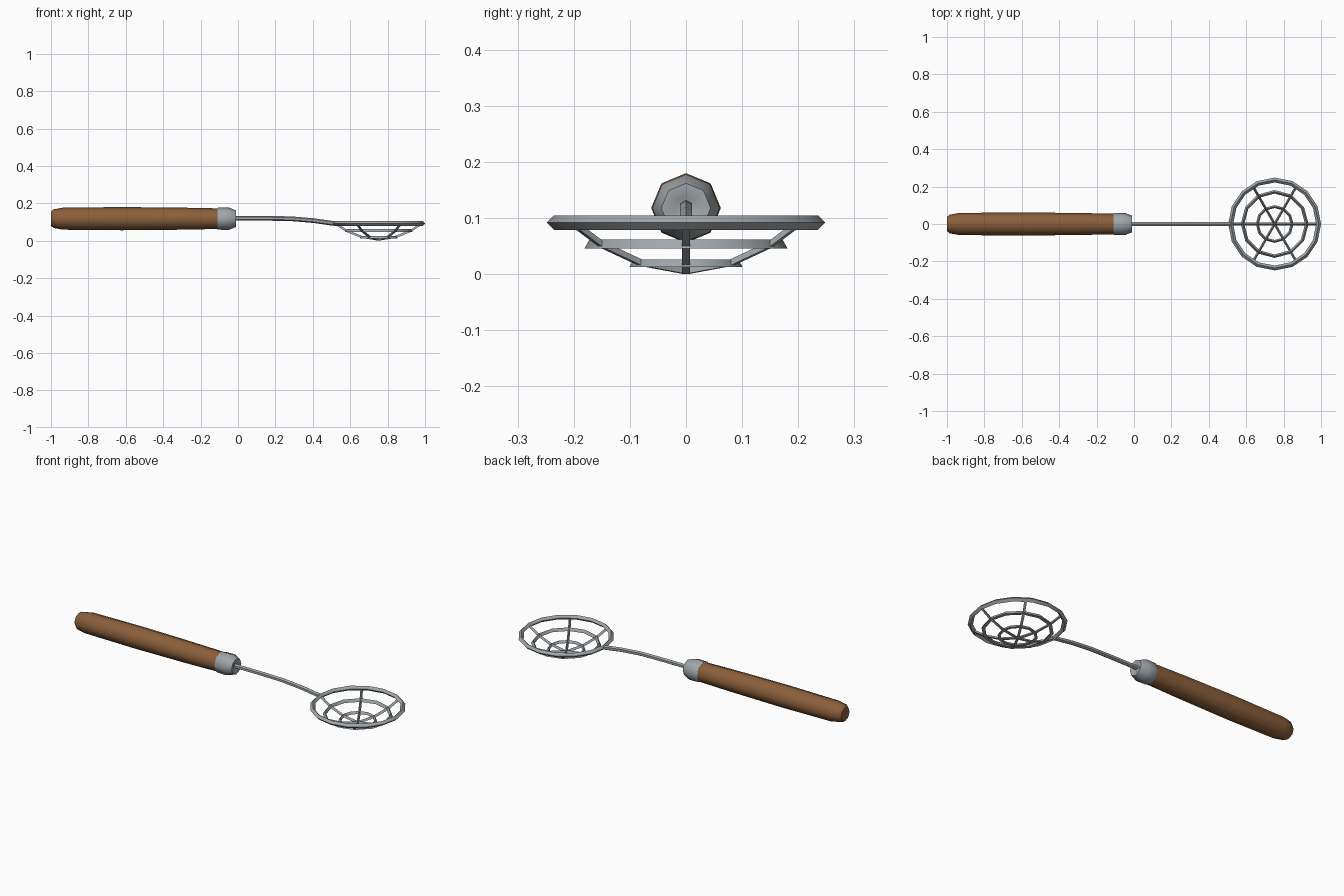
import bpy, bmesh, math
from mathutils import Vector

if "Cube" in bpy.data.objects:
    bpy.data.objects.remove(bpy.data.objects["Cube"])

def material(name, rgb):
    m = bpy.data.materials.new(name)
    m.diffuse_color = (*rgb, 1)
    m.use_nodes = True
    m.node_tree.nodes["Principled BSDF"].inputs["Base Color"].default_value = m.diffuse_color
    return m

WOOD = material("brown_wood", (0.26, 0.115, 0.043))
STEEL = material("grey_steel", (0.35, 0.38, 0.40))
CX = 0.752  # centre of the basket

def build(name, sections, mat, closed=False, smooth=40):
    """Skin a list of equal-sized cross-sections."""
    bm = bmesh.new()
    rows = [[bm.verts.new(p) for p in s] for s in sections]
    n = len(rows[0])
    for i in range(len(rows) - (0 if closed else 1)):
        a, b = rows[i], rows[(i + 1) % len(rows)]
        for j in range(n):
            k = (j + 1) % n
            bm.faces.new((a[j], a[k], b[k], b[j]))
    if not closed:
        bm.faces.new(rows[0])
        bm.faces.new(rows[-1])
    bmesh.ops.recalc_face_normals(bm, faces=bm.faces)
    me = bpy.data.meshes.new(name)
    bm.to_mesh(me)
    bm.free()
    me.materials.append(mat)
    ob = bpy.data.objects.new(name, me)
    bpy.context.collection.objects.link(ob)
    bpy.ops.object.select_all(action='DESELECT')
    ob.select_set(True)
    bpy.context.view_layer.objects.active = ob
    bpy.ops.object.shade_smooth_by_angle(angle=math.radians(smooth))
    return ob

def lathe(name, profile, z, mat, sides=8):
    secs = [[(x, r * math.sin(2 * math.pi * j / sides), z + r * math.cos(2 * math.pi * j / sides))
             for j in range(sides)] for x, r in profile]
    return build(name, secs, mat, smooth=50)

def ring(name, radius, z, r, segs, sides):
    secs = []
    for i in range(segs):
        a = 2 * math.pi * i / segs
        sec = []
        for j in range(sides):
            t = 2 * math.pi * j / sides
            d = radius + r * math.sin(t)
            sec.append((CX + d * math.cos(a), d * math.sin(a), z + r * math.cos(t)))
        secs.append(sec)
    return build(name, secs, STEEL, closed=True)

def wire(name, pts, r, sides):
    """Sweep a polygon with a vertex on top along a path lying in a vertical plane."""
    pts = [Vector(p) for p in pts]
    side = (pts[-1] - pts[0]).cross(Vector((0, 0, 1))).normalized()
    secs = []
    for i, p in enumerate(pts):
        d = (pts[min(i + 1, len(pts) - 1)] - pts[max(i - 1, 0)]).normalized()
        up = side.cross(d)
        secs.append([p + r * (math.sin(2 * math.pi * j / sides) * side +
                              math.cos(2 * math.pi * j / sides) * up) for j in range(sides)])
    return build(name, secs, STEEL)

# wooden grip and metal collar
lathe("handle", [(-1.0, 0.038), (-0.985, 0.05), (-0.935, 0.059), (-0.62, 0.062),
                 (-0.3, 0.059), (-0.1, 0.055)], 0.118, WOOD)
lathe("collar", [(-0.11, 0.056), (-0.105, 0.059), (-0.05, 0.060), (-0.01, 0.044),
                 (-0.01, 0.03), (-0.016, 0.02)], 0.118, STEEL)

# shank between collar and basket
wire("shank", [(-0.03, 0, 0.12), (0.14, 0, 0.12), (0.28, 0, 0.118), (0.4, 0, 0.108),
               (0.515, 0, 0.092)], 0.0125, 6)

# basket rings
ring("rim", 0.235, 0.092, 0.013, 16, 4)
ring("middle_ring", 0.172, 0.051, 0.0107, 12, 3)
ring("lower_ring", 0.093, 0.0175, 0.009, 12, 3)

# six curved ribs
for k in range(6):
    a = k * math.pi / 3
    wire("rib_%d" % (k + 1),
         [(CX + d * math.cos(a), d * math.sin(a), z)
          for d, z in ((0.0, 0.004), (0.093, 0.019), (0.172, 0.051), (0.235, 0.092))],
         0.0078, 3)
